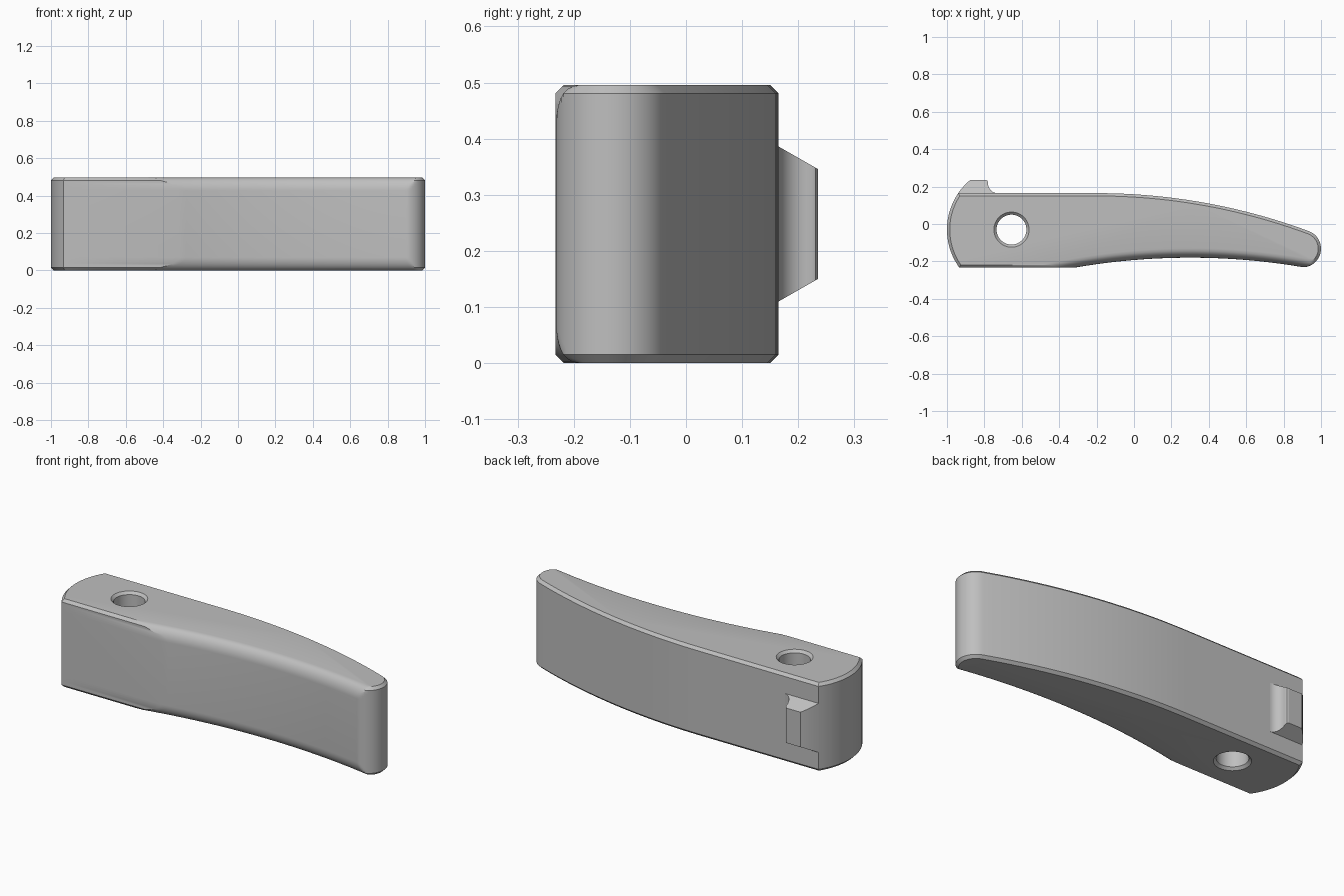
import bpy, bmesh, math
from math import sin, cos, radians, sqrt

if "Cube" in bpy.data.objects:
    bpy.data.objects.remove(bpy.data.objects["Cube"])

H = 0.496                       # overall height
BX, BY = -0.655, -0.03          # pivot bore centre
YB, YF = 0.165, -0.233          # back and front flats

grey = bpy.data.materials.new("light_grey")
grey.diffuse_color = (0.52, 0.52, 0.52, 1)
grey.use_nodes = True
grey.node_tree.nodes["Principled BSDF"].inputs["Base Color"].default_value = grey.diffuse_color


def make(name, bm):
    bmesh.ops.recalc_face_normals(bm, faces=bm.faces)
    me = bpy.data.meshes.new(name)
    bm.to_mesh(me)
    bm.free()
    me.materials.append(grey)
    ob = bpy.data.objects.new(name, me)
    bpy.context.collection.objects.link(ob)
    return ob


def loft(bm, rings):
    """Skin a stack of equal closed rings and cap both ends."""
    vs = [[bm.verts.new(p) for p in r] for r in rings]
    n = len(vs[0])
    for a, b in zip(vs, vs[1:]):
        for i in range(n):
            j = (i + 1) % n
            bm.faces.new((a[i], a[j], b[j], b[i]))
    bm.faces.new(vs[0][::-1])
    bm.faces.new(vs[-1])


def grip(x):
    """Concave front curve."""
    return -0.18 - 3.6 + sqrt(3.6 ** 2 - (x - 0.3) ** 2)


def outline(c, d):
    """Lever outline inset by chamfer c, front curve inset by d."""
    pts = []
    # rounded pivot end
    r = 0.345 - c
    a0 = math.pi + math.asin((BY - YF - c) / r)
    a1 = math.pi - math.asin((YB - c - BY) / r)
    for i in range(25):
        a = a0 + (a1 - a0) * i / 24
        pts.append((BX + r * cos(a), BY + r * sin(a)))
    # convex back
    R, end = 3.27, 20.3
    for i in range(25):
        a = radians(end * i / 24)
        pts.append((-0.2 + (R - c) * sin(a), YB - R + (R - c) * cos(a)))
    # rounded tip
    tx = -0.2 + (R - 0.1) * sin(radians(end))
    ty = YB - R + (R - 0.1) * cos(radians(end))
    for i in range(1, 29):
        a = radians(90 - end + (-95 - 90 + end) * i / 28)
        x = tx + (0.1 - c) * cos(a)
        pts.append((x, max(ty + (0.1 - c) * sin(a), grip(x) + d)))
    # concave front, ending where it meets the front flat
    drop = -0.18 + d - (YF + c)
    xb = 0.3 - sqrt(2 * 3.6 * drop - drop * drop)
    x0 = pts[-1][0]
    for i in range(1, 33):
        x = x0 + (xb - x0) * i / 32
        pts.append((x, grip(x) + d))
    return pts


# lever body: chamfered edges, rounded front grip edges
FZ = 0.07
half = []
for z in (0, 0.003, 0.008, 0.015, 0.024, 0.035, 0.048, 0.06, FZ):
    d = 0.05 * (1 - sqrt(max(0, 1 - (1 - z / FZ) ** 2)))
    half.append((z, outline(max(0, 0.015 - z), d)))
levels = half + [(H - z, o) for z, o in reversed(half)]
bm = bmesh.new()
loft(bm, [[(x, y, z) for x, y in o] for z, o in levels])
body = make("lever_body", bm)

# pivot bore with countersunk mouths
bm = bmesh.new()
prof = [(-0.03, 0.124), (0.014, 0.08), (H - 0.014, 0.08), (H + 0.03, 0.124)]
loft(bm, [[(BX + r * cos(i * math.tau / 64), BY + r * sin(i * math.tau / 64), z)
           for i in range(64)] for z, r in prof])
cutter = make("bore_cutter", bm)
cutter.hide_render = True
mod = body.modifiers.new("bore", 'BOOLEAN')
mod.operation = 'DIFFERENCE'
mod.solver = 'EXACT'
mod.object = cutter
bpy.context.view_layer.objects.active = body
body.select_set(True)
bpy.ops.object.modifier_apply(modifier=mod.name)
bpy.data.objects.remove(cutter)

# tapered catch on the back of the pivot end
prof = [(-0.93, 0.15)]
for i in range(9):
    y = YB + (0.235 - YB) * i / 8
    prof.append((BX - sqrt(0.345 ** 2 - (y - BY) ** 2), y))
prof += [(-0.79, 0.235), (-0.783, 0.231), (-0.78, 0.224)]
for i in range(11):
    a = radians(180 + 9 * i)
    prof.append((-0.73 + 0.05 * cos(a), YB + 0.05 + 0.05 * sin(a)))
prof.append((-0.73, 0.15))


def low(y):
    return 0.11 + (y - YB) / 0.07 * 0.04


bm = bmesh.new()
loft(bm, [[(x, y, low(y)) for x, y in prof],
          [(x, y, H - low(y)) for x, y in prof]])
catch = make("catch", bm)

# smooth curves, crisp edges
for ob in (body, catch):
    bpy.ops.object.select_all(action='DESELECT')
    ob.select_set(True)
    bpy.context.view_layer.objects.active = ob
    bpy.ops.object.shade_smooth_by_angle(angle=radians(25))
